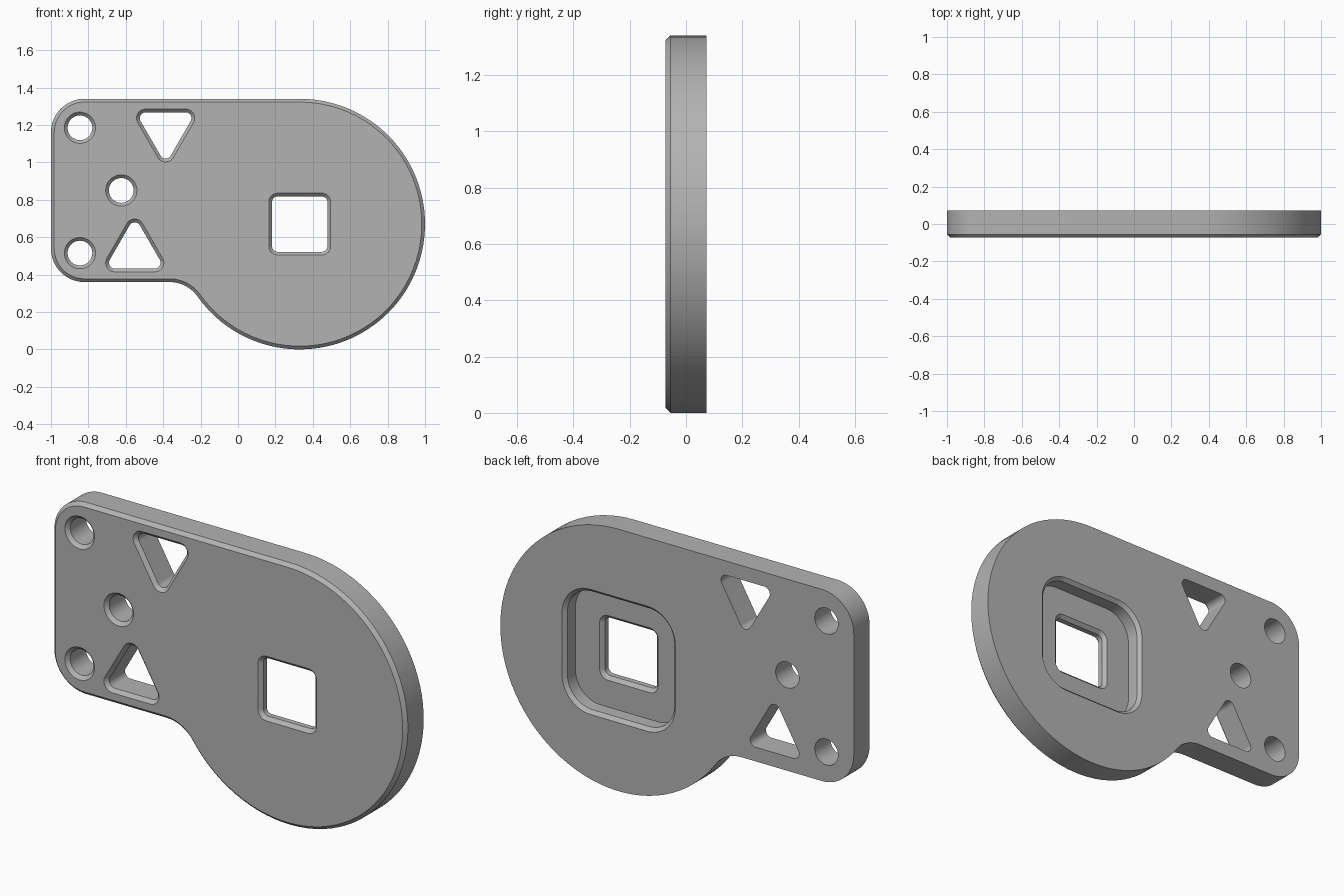
import bpy, bmesh
from math import atan2, cos, sin, radians, degrees, ceil, sqrt
from mathutils import Vector

cube = bpy.data.objects.get("Cube")
if cube:
    bpy.data.objects.remove(cube, do_unlink=True)

HALF = 0.0725        # half thickness
CH = 0.0175          # chamfer size
FLOOR = -0.01        # depth position of the rear recess floor
DISC = Vector((0.33, 0.67))
R = 0.67

grey = bpy.data.materials.new("plain_grey")
grey.use_nodes = True
grey.diffuse_color = (0.45, 0.45, 0.45, 1)
grey.node_tree.nodes["Principled BSDF"].inputs["Base Color"].default_value = grey.diffuse_color


def outline(arcs, grow):
    """Points of a chain of arcs (centre, radius, start, end), offset outwards by grow."""
    pts = []
    for (cx, cz), r, a, b in arcs:
        r = r + grow if b > a else r - grow
        n = ceil(abs(b - a) / 4)
        for i in range(n + 1):
            t = radians(a + (b - a) * i / n)
            p = Vector((cx + r * cos(t), cz + r * sin(t)))
            if not pts or (p - pts[-1]).length > 1e-5:
                pts.append(p)
    if (pts[0] - pts[-1]).length < 1e-5:
        pts.pop()
    return pts


def rounded_polygon(centres, r):
    """Arcs around counter-clockwise corner centres."""
    arcs = []
    n = len(centres)
    for i, c in enumerate(centres):
        before, after = c - centres[i - 1], centres[(i + 1) % n] - c
        a = degrees(atan2(before.y, before.x)) - 90
        turn = degrees(atan2(before.cross(after), before.dot(after)))
        arcs.append((c, r, a, a + turn))
    return arcs


def rounded_square(half, r):
    d = half - r
    return rounded_polygon([DISC + Vector(p) for p in ((-d, -d), (d, -d), (d, d), (-d, d))], r)


def triangle(x, z, side, r, up):
    """Rounded triangle whose flat side lies at height z."""
    h = side * sqrt(3) / 2 * up
    base = z + r * up
    pts = [Vector((x - side / 2 * up, base)), Vector((x + side / 2 * up, base)), Vector((x, base + h))]
    return rounded_polygon(pts, r)


bm = bmesh.new()


def wall(arcs, stations):
    """Skin the outline through (y, grow) stations; return first and last rim edges."""
    rings = [[bm.verts.new((p.x, y, p.y)) for p in outline(arcs, g)] for y, g in stations]
    for lo, hi in zip(rings, rings[1:]):
        for i in range(len(lo)):
            bm.faces.new((lo[i - 1], lo[i], hi[i], hi[i - 1]))
    return [[bm.edges.get((ring[i - 1], ring[i])) for i in range(len(ring))]
            for ring in (rings[0], rings[-1])]


# Outer silhouette: concave fillet, large disc, two tab corners
LOW, XF, RC = 0.36, -0.365, 0.18
dx, dz = DISC.x - XF, DISC.y - LOW
rf = (dx * dx + dz * dz - R * R) / (2 * (R - dz))
ang = degrees(atan2(dz + rf, dx))
body = [((XF, LOW - rf), rf, 90, ang),
        (DISC, R, 180 + ang, 450),
        ((-1 + RC, 2 * R - RC), RC, 90, 180),
        ((-1 + RC, LOW + RC), RC, 180, 270)]
front, back = wall(body, [(-HALF, -CH), (-HALF + CH, 0), (HALF, 0)])

# Through holes, chamfered at the front only
holes = [[((x, z), 0.066, 0, 360)] for x, z in ((-0.845, 1.185), (-0.624, 0.85), (-0.845, 0.515))]
holes.append(triangle(-0.387, 1.285 - CH, 0.214, 0.031, -1))
holes.append(triangle(-0.552, 0.415 + CH, 0.214, 0.031, 1))
for arcs in holes:
    f, b = wall(arcs, [(-HALF, CH), (-HALF + CH, 0), (HALF, 0)])
    front += f
    back += b

# Square opening, chamfered at both ends, and the rear recess around it
f, floor = wall(rounded_square(0.148, 0.03),
                [(-HALF, CH), (-HALF + CH, 0), (FLOOR - CH, 0), (FLOOR, CH)])
front += f
f, b = wall(rounded_square(0.3025, 0.1425), [(FLOOR, 0), (HALF - CH, 0), (HALF, CH)])
floor += f
back += b

# Flat faces between the rims
for rim, ny in ((front, -1), (back, 1), (floor, 1)):
    bmesh.ops.triangle_fill(bm, use_beauty=True, use_dissolve=False, edges=rim, normal=(0, ny, 0))
bmesh.ops.recalc_face_normals(bm, faces=bm.faces[:])

mesh = bpy.data.meshes.new("mounting_plate")
bm.to_mesh(mesh)
bm.free()
mesh.materials.append(grey)
plate = bpy.data.objects.new("mounting_plate", mesh)
bpy.context.collection.objects.link(plate)
bpy.ops.object.select_all(action="DESELECT")
plate.select_set(True)
bpy.context.view_layer.objects.active = plate
bpy.ops.object.shade_smooth_by_angle(angle=radians(30))
